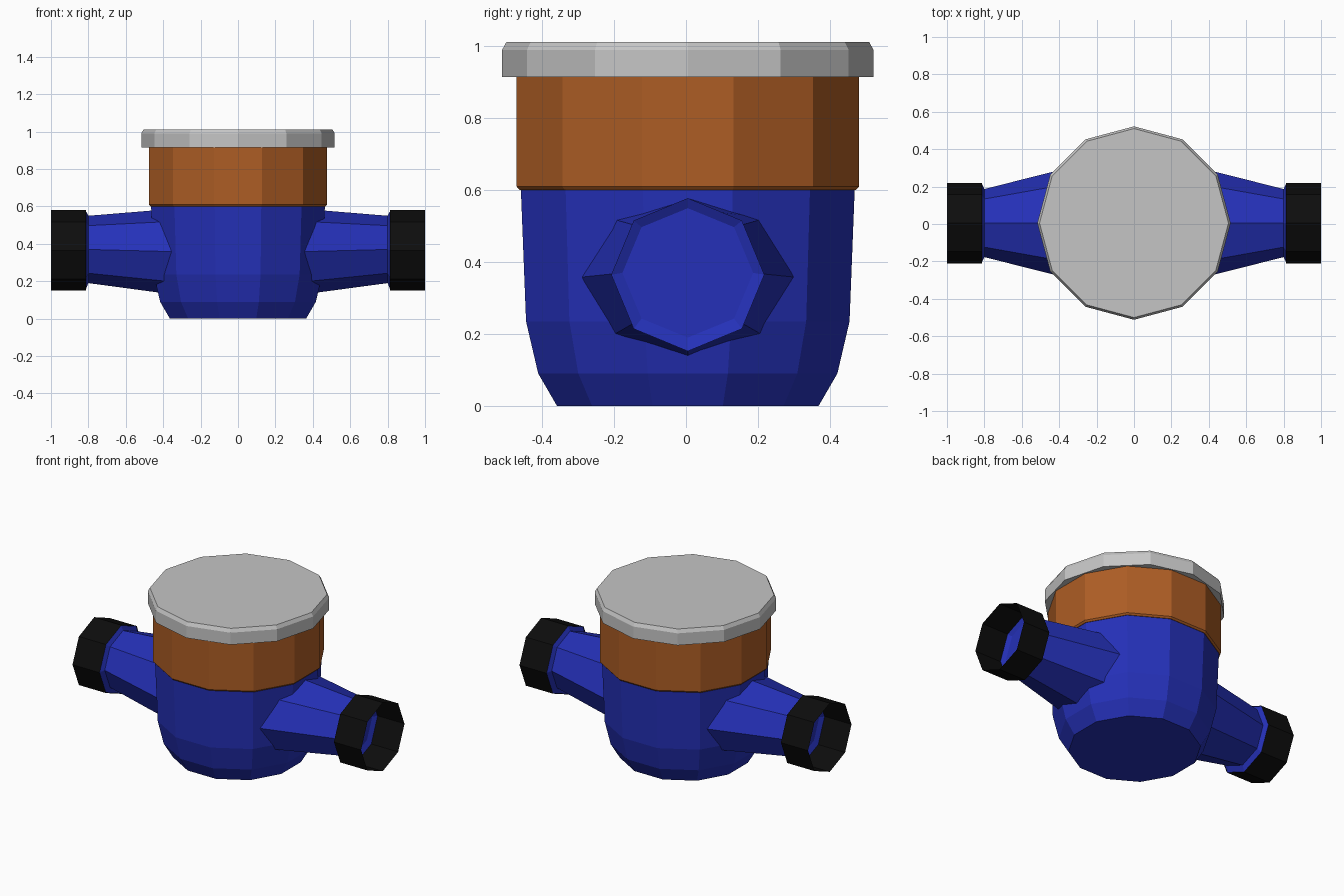
import bpy, bmesh
from math import sin, cos, pi, radians
from mathutils import Vector

if "Cube" in bpy.data.objects:
    bpy.data.objects.remove(bpy.data.objects["Cube"], do_unlink=True)

Y0 = 0.005        # depth of the vertical axis
PIPE_Z = 0.365    # height of the pipe axis


def material(name, rgb):
    m = bpy.data.materials.new(name)
    m.use_nodes = True
    m.diffuse_color = (*rgb, 1)
    m.node_tree.nodes["Principled BSDF"].inputs["Base Color"].default_value = (*rgb, 1)
    return m


blue = material("deep blue", (0.018, 0.03, 0.48))
copper = material("copper brown", (0.42, 0.11, 0.018))
grey = material("light grey", (0.56, 0.56, 0.56))
black = material("black", (0.004, 0.004, 0.004))


def loft(name, sections, mat, cap_start=True, cap_end=True):
    """Skin a list of equally sized point rings, optionally closing the ends."""
    bm = bmesh.new()
    rings = [[bm.verts.new(p) for p in s] for s in sections]
    for a, b in zip(rings, rings[1:]):
        n = len(a)
        for i in range(n):
            j = (i + 1) % n
            bm.faces.new((a[i], a[j], b[j], b[i]))
    if cap_start:
        bm.faces.new(rings[0][::-1])
    if cap_end:
        bm.faces.new(rings[-1])
    mesh = bpy.data.meshes.new(name)
    bm.to_mesh(mesh)
    bm.free()
    mesh.materials.append(mat)
    obj = bpy.data.objects.new(name, mesh)
    bpy.context.collection.objects.link(obj)
    return obj


def upright(name, profile, mat, turn=0):
    """Twelve-sided turned part from (radius, height) pairs."""
    angles = [radians(turn) + i * pi / 6 for i in range(12)]
    return loft(name, [[Vector((r * cos(a), Y0 + r * sin(a), z)) for a in angles]
                       for r, z in profile], mat)


def octagon(side, x, ry, rz, z=PIPE_Z):
    """Eight-sided section across the x axis, wound outward on either side."""
    return [Vector((side * x, Y0 + side * ry * cos(i * pi / 4), z + rz * sin(i * pi / 4)))
            for i in range(8)]


# Turned housing, collar and lid
upright("body", [(0.377, 0), (0.431, 0.09), (0.466, 0.235), (0.481, 0.605)], blue, 15)
upright("collar", [(0.484, 0.6), (0.493, 0.61), (0.493, 0.92)], copper, 15)
upright("lid", [(0.517, 0.915), (0.517, 0.99), (0.505, 1.012)], grey)

# Tapered pipes with flared ends, and open coupling rings
for side, label in ((1, "left"), (-1, "right")):
    loft(label + "_pipe", [octagon(side, 0.3, 0.308, 0.234, 0.357),
                           octagon(side, 0.8, 0.182, 0.18, 0.37)], blue)
    loft(label + "_flare", [octagon(side, 0.8, 0.182, 0.18, 0.37),
                            octagon(side, 0.815, 0.213, 0.213)], blue, False, False)
    loft(label + "_coupling", [octagon(side, 0.812, 0.215, 0.215),
                               octagon(side, 1.0, 0.215, 0.215)], black, False, False)
